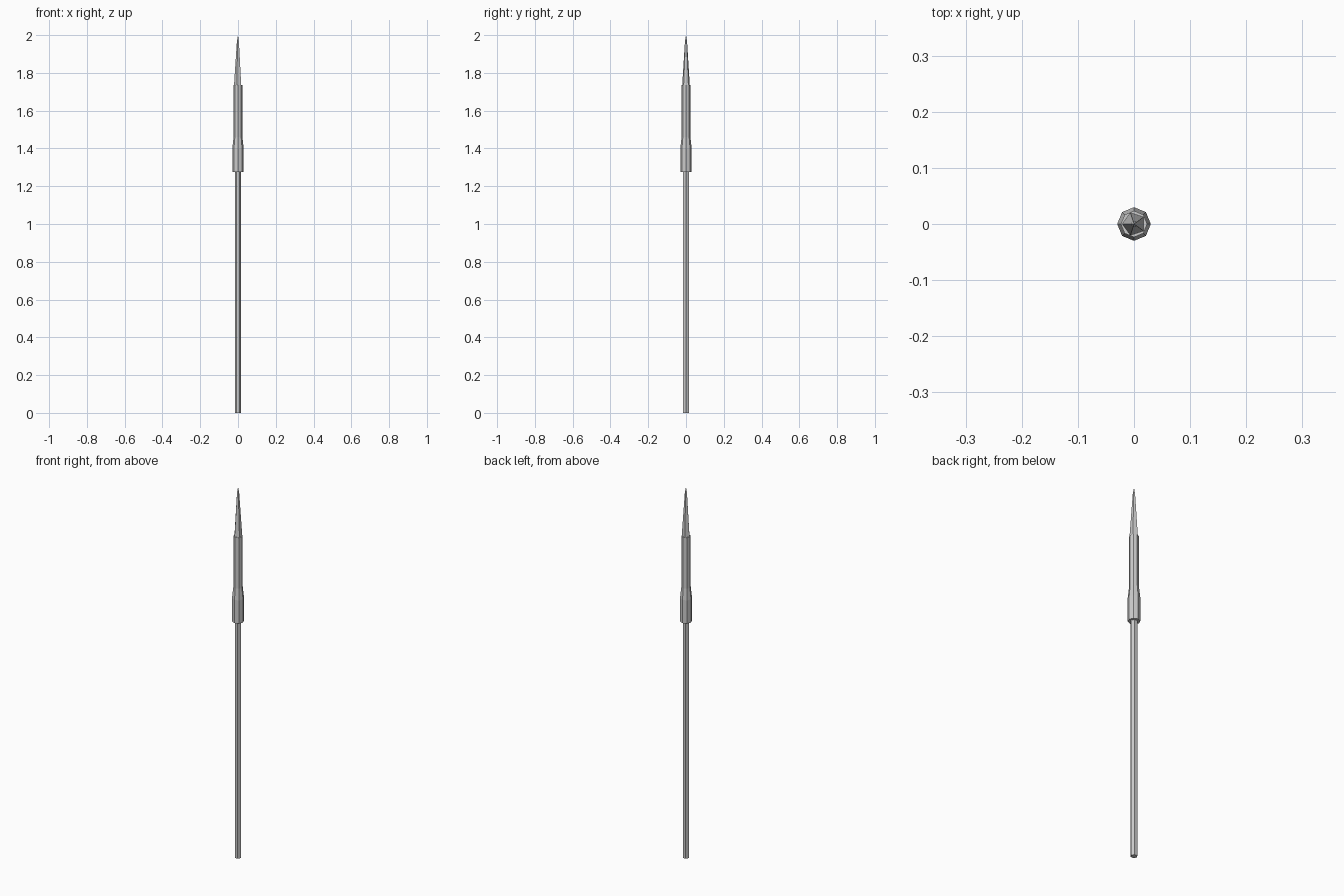
import bpy, bmesh
from math import cos, sin, pi

if "Cube" in bpy.data.objects:
    bpy.data.objects.remove(bpy.data.objects["Cube"])


def lathe(name, sides, profile, turn=0.0):
    """Faceted, capped solid from (radius, z) rings; radius 0 makes a point."""
    bm = bmesh.new()
    rings = []
    for r, z in profile:
        if r == 0:
            rings.append([bm.verts.new((0, 0, z))] * sides)
        else:
            rings.append([bm.verts.new((r * cos(turn + 2 * pi * i / sides),
                                        r * sin(turn + 2 * pi * i / sides), z))
                          for i in range(sides)])
    for low, high in zip(rings, rings[1:]):
        for i in range(sides):
            j = (i + 1) % sides
            corners = [low[i], low[j], high[j], high[i]]
            bm.faces.new(list(dict.fromkeys(corners)))
    for ring, (r, z) in ((rings[0], profile[0]), (rings[-1], profile[-1])):
        if r > 0:
            bm.faces.new(ring)
    bmesh.ops.recalc_face_normals(bm, faces=bm.faces)
    mesh = bpy.data.meshes.new(name)
    bm.to_mesh(mesh)
    bm.free()
    obj = bpy.data.objects.new(name, mesh)
    bpy.context.collection.objects.link(obj)
    return obj


# Six-sided shaft
lathe("shaft", 6, [(0.017, 0), (0.017, 1.275)])

# Eight-sided socket, stepping in towards the head
lathe("socket", 8, [(0.03, 1.275), (0.03, 1.40), (0.0235, 1.46), (0.0235, 1.735)])

# Five-sided spear point with one ridge facing -x
lathe("spear_point", 5, [(0.021, 1.735), (0.006, 1.965), (0, 2.0)], turn=pi)
